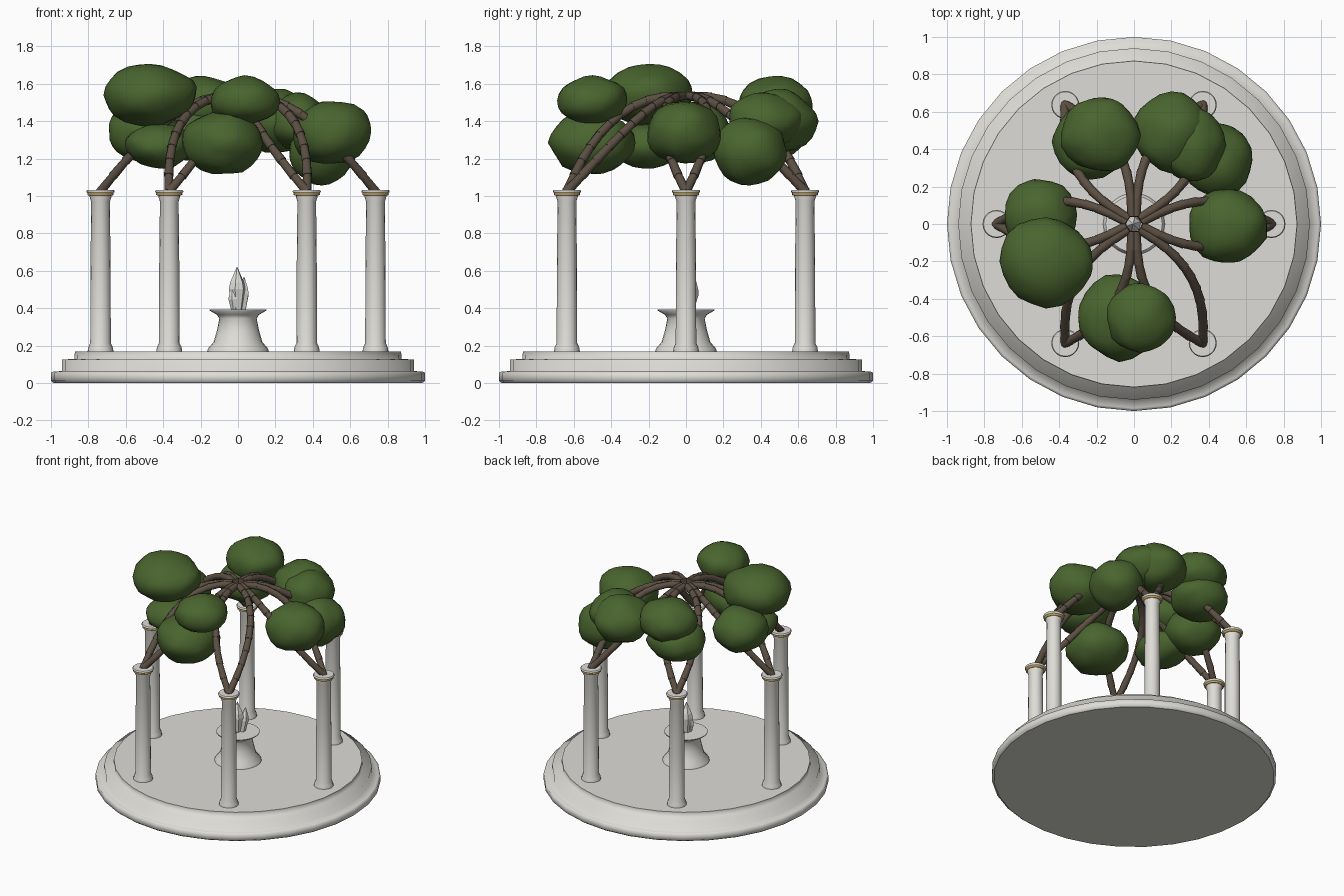
import bpy, bmesh, math, random
from mathutils import Vector, Matrix, noise
from mathutils.geometry import interpolate_bezier

if "Cube" in bpy.data.objects:
    bpy.data.objects.remove(bpy.data.objects["Cube"])


def material(name, rgb):
    m = bpy.data.materials.new(name)
    m.diffuse_color = (*rgb, 1)
    m.use_nodes = True
    m.node_tree.nodes["Principled BSDF"].inputs["Base Color"].default_value = m.diffuse_color
    return m


MARBLE = material("marble", (0.73, 0.72, 0.68))
CRYSTAL = material("pale_crystal", (0.76, 0.76, 0.73))
GOLD = material("gold", (0.62, 0.42, 0.12))
BARK = material("bark", (0.105, 0.078, 0.056))
LEAF = material("leaf_green", (0.068, 0.13, 0.028))


def finish(bm, name, mat):
    me = bpy.data.meshes.new(name)
    bmesh.ops.recalc_face_normals(bm, faces=bm.faces)
    bm.to_mesh(me)
    bm.free()
    me.materials.append(mat)
    ob = bpy.data.objects.new(name, me)
    bpy.context.collection.objects.link(ob)
    return ob


def lathe(name, profile, sides, mat, loc=(0, 0, 0), smooth=True):
    """Revolve (radius, z) points; end discs stay flat."""
    bm = bmesh.new()
    rings = []
    for r, z in profile:
        rings.append([bm.verts.new((r * math.cos(a), r * math.sin(a), z))
                      for a in (2 * math.pi * i / sides for i in range(sides))])
    for lo, hi in zip(rings, rings[1:]):
        for i in range(sides):
            j = (i + 1) % sides
            f = bm.faces.new((lo[i], lo[j], hi[j], hi[i]))
            f.smooth = smooth
    bm.faces.new(rings[0])
    bm.faces.new(rings[-1])
    ob = finish(bm, name, mat)
    ob.location = loc
    return ob


# Stepped round floor
lathe("stepped_base", [(0.985, 0), (1.0, 0.012), (1.0, 0.055), (0.985, 0.062), (0.94, 0.064),
                       (0.94, 0.125), (0.875, 0.13), (0.872, 0.17)], 32, MARBLE)

# Central pedestal with a wide rim
lathe("pedestal", [(0.165, 0.17), (0.16, 0.185), (0.13, 0.22), (0.113, 0.28), (0.10, 0.345),
                   (0.112, 0.365), (0.152, 0.388), (0.152, 0.394)], 24, MARBLE)


# Faceted crystals on the pedestal
def crystal(name, x, y, r, height, lean):
    ob = lathe(name, [(r * 0.6, 0), (r, height * 0.5), (r * 0.85, height * 0.65), (0.002, height)],
               6, CRYSTAL, (x, y, 0.385), smooth=False)
    ob.rotation_euler = lean


crystal("crystal_tall", -0.005, 0, 0.046, 0.235, (0, 0, 0.3))
crystal("crystal_side", 0.022, 0.02, 0.034, 0.185, (-0.1, 0.12, 0.5))
crystal("crystal_small", -0.018, -0.012, 0.028, 0.13, (0.05, -0.1, 0.2))

# Six columns, each with a capital, a gold band and two arching branches
for n in range(6):
    ang = n * math.pi / 3
    turn = Matrix.Rotation(ang, 4, 'Z')
    pos = turn @ Vector((0.735, 0, 0))
    lathe(f"column_{n}", [(0.069, 0.17), (0.066, 0.19), (0.055, 0.215), (0.054, 0.6), (0.05, 0.97),
                          (0.058, 0.995), (0.058, 1.005)], 16, MARBLE, pos)
    lathe(f"gold_band_{n}", [(0.062, 1.002), (0.07, 1.006), (0.07, 1.014), (0.064, 1.018)],
          20, GOLD, pos)
    lathe(f"capital_{n}", [(0.064, 1.014), (0.075, 1.021), (0.075, 1.028), (0.07, 1.033)],
          20, MARBLE, pos)

    bm = bmesh.new()
    for side in (-1, 1):
        ctrl = [(0.735, 0, 1.025), (0.5, 0.16 * side, 1.32),
                (0.3, 0.16 * side, 1.535), (0.045, 0.012 * side, 1.535)]
        pts = interpolate_bezier(*[turn @ Vector(c) for c in ctrl], 11)
        for k, (a, b) in enumerate(zip(pts, pts[1:])):
            d = b - a
            place = Matrix.Translation((a + b) / 2) @ d.to_track_quat('Z', 'Y').to_matrix().to_4x4()
            bmesh.ops.create_cone(bm, cap_ends=True, segments=8, radius1=0.026, radius2=0.0225,
                                  depth=d.length + 0.012, matrix=place)
    for f in bm.faces:
        f.smooth = len(f.verts) == 4
    finish(bm, f"branches_{n}", BARK)

# Foliage clumps: centre, then radii
CLUMPS = [
    ((-0.47, -0.20, 1.54), (0.25, 0.24, 0.165)),
    ((-0.42, -0.20, 1.27), (0.18, 0.19, 0.12)),
    ((-0.50, 0.05, 1.34), (0.20, 0.19, 0.16)),
    ((-0.18, 0.48, 1.49), (0.21, 0.20, 0.15)),
    ((-0.23, 0.44, 1.33), (0.21, 0.20, 0.14)),
    ((0.20, 0.49, 1.40), (0.20, 0.21, 0.17)),
    ((0.31, 0.42, 1.40), (0.17, 0.20, 0.15)),
    ((0.45, 0.34, 1.24), (0.18, 0.20, 0.18)),
    ((0.50, -0.01, 1.34), (0.215, 0.20, 0.17)),
    ((0.035, -0.50, 1.51), (0.185, 0.185, 0.13)),
    ((-0.08, -0.50, 1.285), (0.22, 0.225, 0.17)),
]
random.seed(4)
for n, (centre, radii) in enumerate(CLUMPS):
    bm = bmesh.new()
    bmesh.ops.create_icosphere(bm, subdivisions=3, radius=1)
    shift = Vector([random.uniform(-20, 20) for _ in range(3)])
    for v in bm.verts:
        lump = 1.0 + 0.10 * noise.noise(v.co * 1.6 + shift)
        v.co = Vector(c * r * lump for c, r in zip(v.co, radii))
    for f in bm.faces:
        f.smooth = True
    finish(bm, f"foliage_{n}", LEAF).location = centre
